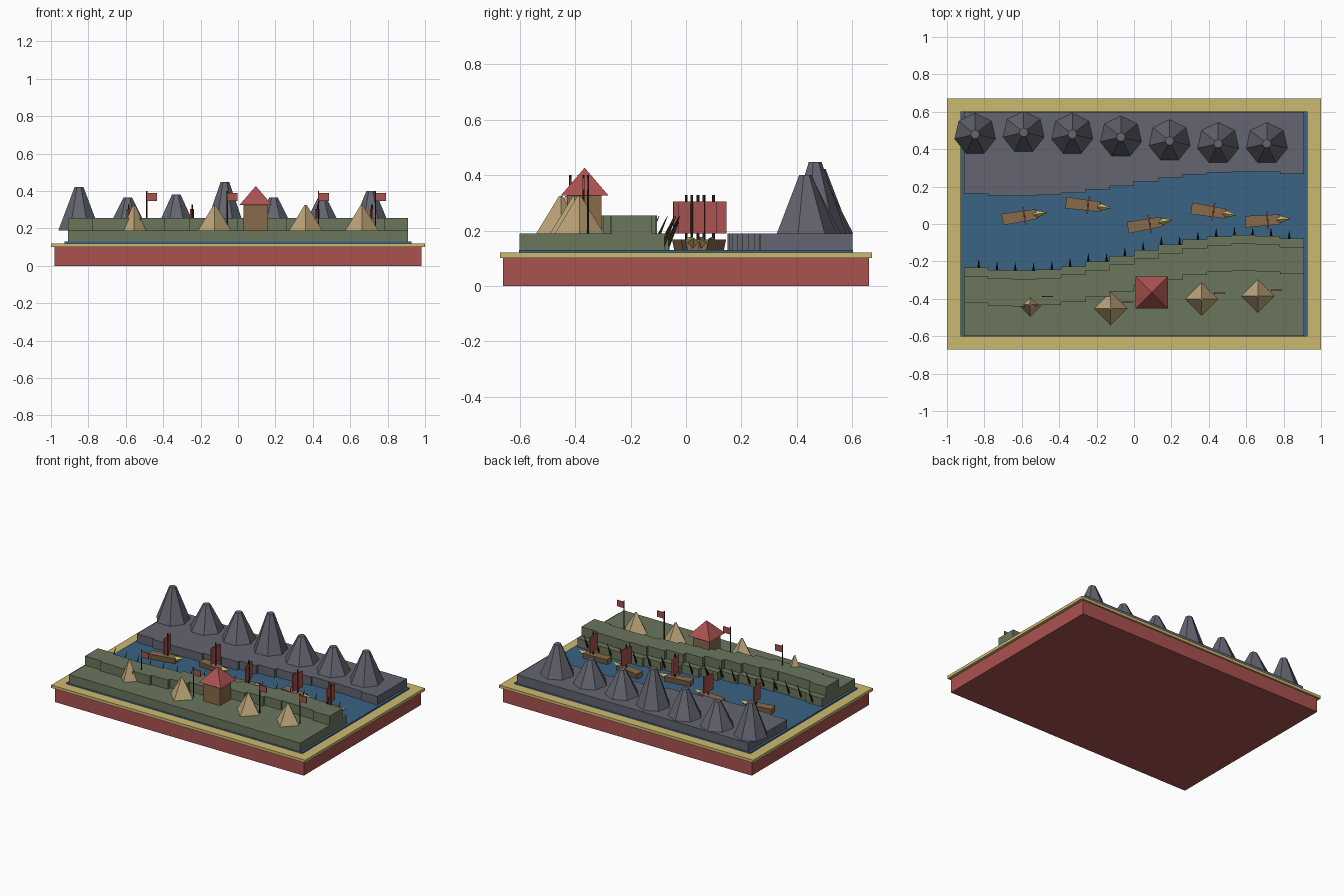
import bpy, bmesh, math
from mathutils import Vector, Matrix

if "Cube" in bpy.data.objects:
    bpy.data.objects.remove(bpy.data.objects["Cube"])


def material(name, r, g, b):
    m = bpy.data.materials.new(name)
    m.diffuse_color = (r, g, b, 1)
    m.use_nodes = True
    m.node_tree.nodes["Principled BSDF"].inputs["Base Color"].default_value = m.diffuse_color
    return m


RED = material("red", 0.40, 0.085, 0.08)
GOLD = material("gold", 0.60, 0.49, 0.16)
BLUE = material("water blue", 0.042, 0.125, 0.23)
GREEN = material("moss green", 0.145, 0.18, 0.108)
SLATE = material("slate grey", 0.125, 0.128, 0.16)
TAN = material("canvas tan", 0.53, 0.39, 0.20)
BROWN = material("wood brown", 0.25, 0.145, 0.07)
DARK = material("dark wood", 0.04, 0.024, 0.012)


def finish(name, bm, mat, matrix=None):
    bmesh.ops.recalc_face_normals(bm, faces=bm.faces)
    me = bpy.data.meshes.new(name)
    bm.to_mesh(me)
    bm.free()
    me.materials.append(mat)
    ob = bpy.data.objects.new(name, me)
    bpy.context.collection.objects.link(ob)
    if matrix:
        ob.matrix_world = matrix
    return ob


def box(name, mat, x0, x1, y0, y1, z0, z1, matrix=None):
    bm = bmesh.new()
    bmesh.ops.create_cube(bm, size=1)
    for v in bm.verts:
        v.co = ((x0 + x1) / 2 + v.co.x * (x1 - x0),
                (y0 + y1) / 2 + v.co.y * (y1 - y0),
                (z0 + z1) / 2 + v.co.z * (z1 - z0))
    return finish(name, bm, mat, matrix)


def cone(name, mat, start, end, r0, r1, sides, matrix=None, spin=0):
    """Cone or rod from start to end."""
    a, b = Vector(start), Vector(end)
    d = b - a
    bm = bmesh.new()
    bmesh.ops.create_cone(bm, cap_ends=True, segments=sides,
                          radius1=r0, radius2=r1, depth=d.length)
    turn = Matrix() if d.x == d.y == 0 else d.to_track_quat('Z', 'Y').to_matrix().to_4x4()
    bm.transform(Matrix.Translation((a + b) / 2) @ turn @ Matrix.Rotation(spin, 4, 'Z'))
    return finish(name, bm, mat, matrix)


def prism(name, mat, points, z0, z1):
    bm = bmesh.new()
    face = bm.faces.new([bm.verts.new((x, y, z0)) for x, y in points])
    out = bmesh.ops.extrude_face_region(bm, geom=[face])
    for v in out["geom"]:
        if isinstance(v, bmesh.types.BMVert):
            v.co.z = z1
    return finish(name, bm, mat)


# Winding shorelines, stepped into 14 straight segments
HALF, N = 0.91, 14


def stepped(mid, amp):
    w = 2 * HALF / N
    pts = []
    for i in range(N):
        x = -HALF + i * w
        y = mid + amp * math.sin(2.6 * (x + w / 2))
        pts += [(x, y), (x + w, y)]
    return pts


# Plinth, rim and river
box("plinth", RED, -0.98, 0.98, -0.66, 0.66, 0, 0.10)
box("rim", GOLD, -1, 1, -0.672, 0.672, 0.10, 0.12)
box("river", BLUE, -0.928, 0.928, -0.602, 0.602, 0.115, 0.13)

# Banks and the raised rampart
prism("far_bank", SLATE, stepped(0.215, 0.065) + [(HALF, 0.6), (-HALF, 0.6)], 0.12, 0.19)
prism("near_bank", GREEN, stepped(-0.155, 0.095) + [(HALF, -0.6), (-HALF, -0.6)], 0.12, 0.19)
prism("rampart", GREEN, stepped(-0.2, 0.095) + stepped(-0.345, 0.095)[::-1], 0.19, 0.255)

# Mountains on the far bank
for i, (y, top) in enumerate([(0.48, 0.422), (0.49, 0.364), (0.48, 0.38), (0.465, 0.448),
                              (0.445, 0.364), (0.43, 0.362), (0.43, 0.40)]):
    x = -0.85 + 0.26 * i
    cone("mountain", SLATE, (x, y, 0.19), (x, y, top), 0.113, 0.024, 7)

# Tents with flags beside them
for x, y, r in [(-0.555, -0.43, 0.065), (-0.125, -0.452, 0.088),
                (0.362, -0.402, 0.088), (0.662, -0.385, 0.088)]:
    cone("tent", TAN, (x, y, 0.19), (x, y, 0.325), r, 0.006, 4)
for x, y in [(-0.488, -0.387), (-0.058, -0.418), (0.43, -0.37), (0.735, -0.354)]:
    cone("flag_pole", DARK, (x, y, 0.19), (x, y, 0.40), 0.004, 0.004, 6)
    box("flag", RED, x, x + 0.056, y - 0.003, y + 0.003, 0.347, 0.39)

# Watch tower
box("tower_wall", BROWN, 0.03, 0.16, -0.43, -0.305, 0.19, 0.328)
cone("tower_roof", RED, (0.095, -0.366, 0.326), (0.095, -0.366, 0.425),
     0.122, 0.002, 4, spin=math.pi / 4)

# Sharpened stakes leaning over the water
for i in range(18):
    x = -0.83 + 1.66 * i / 17
    seg = min(N - 1, int((x + HALF) / (2 * HALF / N)))
    y = stepped(-0.155, 0.095)[2 * seg][1]
    cone("stake", DARK, (x, y - 0.005, 0.145), (x, y + 0.042, 0.252), 0.009, 0.001, 5)

# Boats
for x, y, deg in [(-0.59, 0.042, 9), (-0.25, 0.1, -7), (0.08, 0.0, 10),
                  (0.42, 0.066, -9), (0.71, 0.02, 4)]:
    M = Matrix.Translation((x, y, 0)) @ Matrix.Rotation(math.radians(deg), 4, 'Z')
    hull = box("hull", BROWN, -0.115, 0.07, -0.031, 0.031, 0.13, 0.168, M)
    for v in hull.data.vertices:
        if v.co.z < 0.15:
            v.co.y *= 0.75
        if v.co.x > 0:
            v.co.y *= 0.85
    cone("prow", GOLD, (0.06, 0, 0.155), (0.128, 0, 0.172), 0.023, 0.001, 4, M)
    cone("mast", DARK, (0.006, 0, 0.16), (0.006, 0, 0.328), 0.005, 0.005, 6, M)
    box("sail", RED, 0.0, 0.008, -0.047, 0.047, 0.19, 0.305, M)
